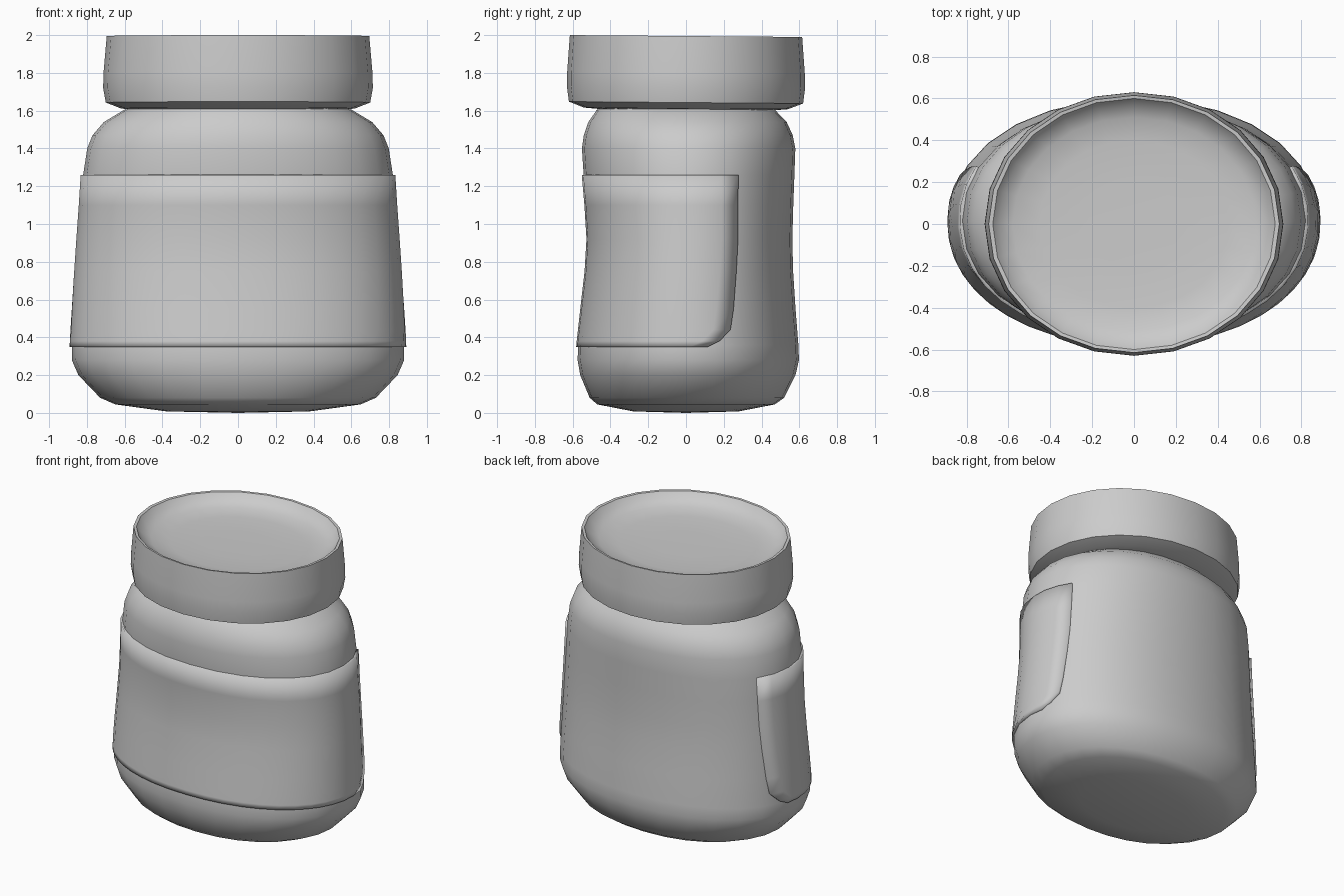
import bpy
import math

if "Cube" in bpy.data.objects:
    bpy.data.objects.remove(bpy.data.objects["Cube"])


def ring_point(rx, ry, cy, z, t, n):
    """Point on a superellipse section at angle t."""
    c, s = math.cos(t), math.sin(t)
    e = 2 / n
    return (rx * math.copysign(abs(c) ** e, c),
            cy + ry * math.copysign(abs(s) ** e, s), z)


def make_object(name, verts, faces, angle=35):
    mesh = bpy.data.meshes.new(name)
    mesh.from_pydata(verts, [], faces)
    mesh.update()
    obj = bpy.data.objects.new(name, mesh)
    bpy.context.collection.objects.link(obj)
    bpy.ops.object.select_all(action='DESELECT')
    obj.select_set(True)
    bpy.context.view_layer.objects.active = obj
    bpy.ops.object.shade_smooth_by_angle(angle=math.radians(angle))
    return obj


def grid_faces(rows, cols, closed):
    """Quads between rows of points, outward when rows rise counter-clockwise."""
    faces = []
    for i in range(rows - 1):
        for j in range(cols if closed else cols - 1):
            k = (j + 1) % cols
            faces.append((i * cols + j, i * cols + k,
                          (i + 1) * cols + k, (i + 1) * cols + j))
    return faces


def loft(sections, sides, n):
    verts = [ring_point(*s, 2 * math.pi * j / sides, n)
             for s in sections for j in range(sides)]
    return verts, grid_faces(len(sections), sides, True)


def section_at(z):
    """Body section (rx, ry, cy, z) interpolated at height z."""
    for a, b in zip(body, body[1:]):
        if a[3] <= z <= b[3]:
            f = (z - a[3]) / (b[3] - a[3])
            return [p + f * (q - p) for p, q in zip(a, b)]


# Jar body: rounded oval with pinched front and back
BODY_N = 2.12
body = [(0.38, 0.28, 0, 0.008), (0.65, 0.47, 0, 0.045), (0.73, 0.515, 0.005, 0.08),
        (0.845, 0.57, 0.01, 0.2), (0.88, 0.586, 0.012, 0.28), (0.878, 0.583, 0.012, 0.36),
        (0.868, 0.565, 0.015, 0.55), (0.855, 0.547, 0.02, 0.75), (0.843, 0.54, 0.023, 0.92),
        (0.83, 0.548, 0.02, 1.1), (0.82, 0.558, 0.016, 1.26), (0.798, 0.565, 0.014, 1.4),
        (0.77, 0.553, 0.012, 1.47), (0.71, 0.525, 0.008, 1.54), (0.61, 0.475, 0, 1.6),
        (0.58, 0.46, 0, 1.615)]
SIDES = 28
verts, faces = loft(body, SIDES, BODY_N)
verts.append((0, 0, 0))
faces += [(len(verts) - 1, (j + 1) % SIDES, j) for j in range(SIDES)]
make_object("jar_body", verts, faces)

# Label: thin band around the front and both sides, lower corners cut
label_rows = [(0.35, 9), (0.38, 15), (0.44, 21), (0.55, 23), (0.75, 25),
              (0.92, 26), (1.1, 26), (1.26, 26)]
COLS = 25
verts = []
for z, end in label_rows:
    rx, ry, cy, _ = section_at(z)
    for j in range(COLS):
        t = math.radians(-180 - end + (180 + 2 * end) * j / (COLS - 1))
        verts.append(ring_point(rx + 0.014, ry + 0.01, cy, z, t, BODY_N))
label = make_object("label", verts, grid_faces(len(label_rows), COLS, False))
rim = label.modifiers.new("edge", 'SOLIDIFY')
rim.thickness = 0.02
rim.offset = -1
rim.use_rim_only = True

# Lid: oval cap with a thin rim, dished top and slight tilt
lid = [(0.57, 0.455, 0, 1.605), (0.62, 0.54, 0, 1.612), (0.70, 0.62, 0, 1.643),
       (0.714, 0.63, 0, 1.72), (0.712, 0.629, 0, 1.8), (0.695, 0.615, 0, 1.995),
       (0.675, 0.6, 0, 1.993), (0.645, 0.57, 0, 1.955), (0.58, 0.51, 0, 1.925),
       (0.45, 0.4, 0, 1.912), (0.22, 0.2, 0, 1.908)]
LID_SIDES = 24
verts, faces = loft(lid, LID_SIDES, 2.04)
verts.append((0, 0, 1.907))
base = (len(lid) - 1) * LID_SIDES
faces += [(base + j, base + (j + 1) % LID_SIDES, len(verts) - 1) for j in range(LID_SIDES)]
verts = [(x, y, z - 0.008 * y) for x, y, z in verts]
make_object("lid", verts, faces)
